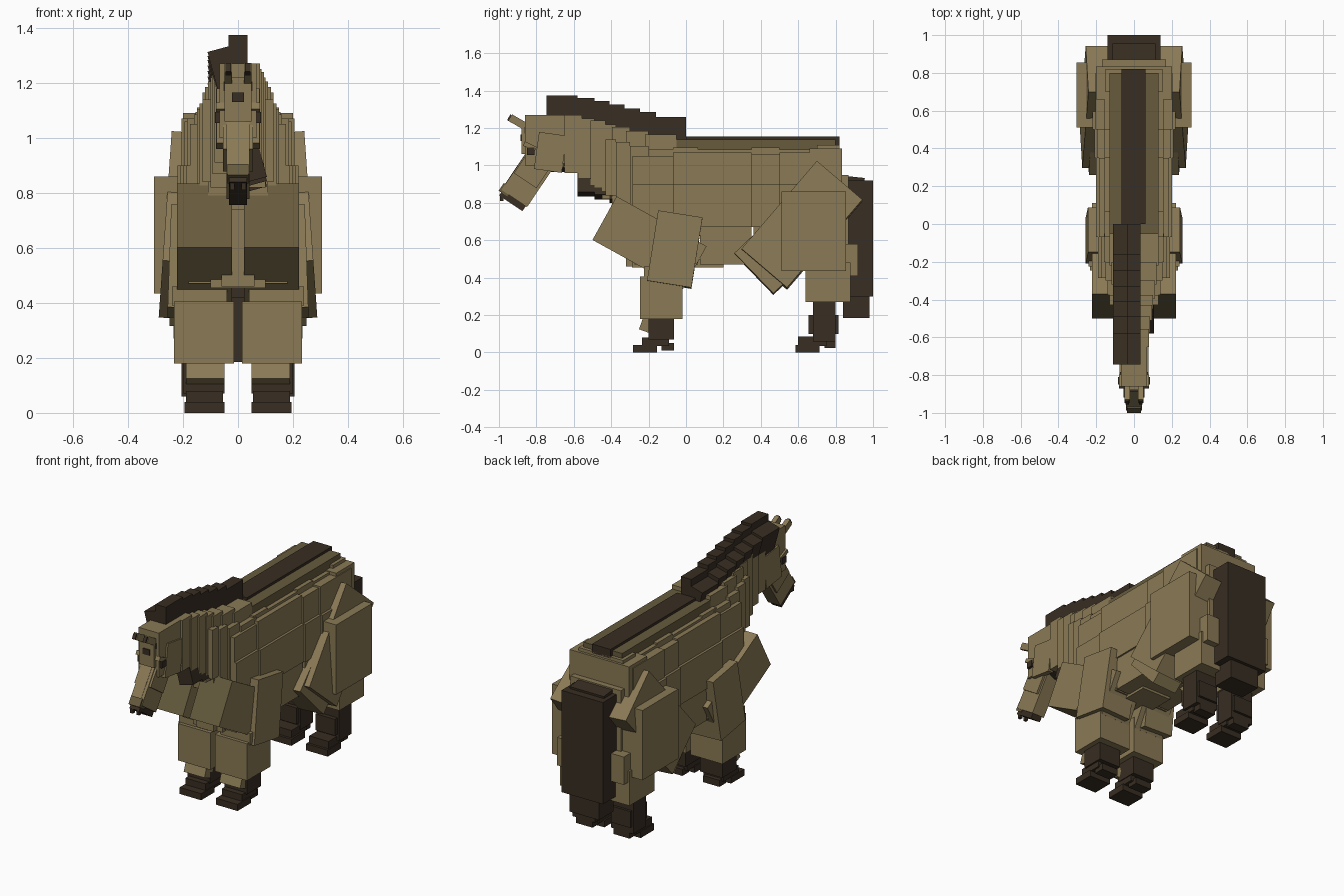
import bpy, bmesh, math
from mathutils import Matrix, Vector

cube = bpy.data.objects.get("Cube")
if cube:
    bpy.data.objects.remove(cube, do_unlink=True)


def material(name, rgb):
    m = bpy.data.materials.new(name)
    m.use_nodes = True
    col = (*rgb, 1.0)
    m.diffuse_color = col
    m.node_tree.nodes["Principled BSDF"].inputs["Base Color"].default_value = col
    return m


TAN = material("tan_coat", (0.255, 0.195, 0.092))
OLIVE = material("olive_coat", (0.135, 0.105, 0.048))
DARK = material("dark_brown_hair", (0.040, 0.027, 0.016))


def block(name, center, size, mat=TAN, rx=0, ry=0, front=None):
    """Box turned by rx, ry degrees; front optionally recolours its -y face."""
    bm = bmesh.new()
    bmesh.ops.create_cube(bm, size=1.0)
    if front:
        bm.normal_update()
        for f in bm.faces:
            f.material_index = int(f.normal.y < -0.9)
    spin = Matrix.Rotation(math.radians(ry), 4, 'Y') @ Matrix.Rotation(math.radians(rx), 4, 'X')
    bm.transform(Matrix.Translation(center) @ spin @ Matrix.Diagonal((*size, 1.0)))
    me = bpy.data.meshes.new(name)
    bm.to_mesh(me)
    bm.free()
    me.materials.append(mat)
    if front:
        me.materials.append(front)
    ob = bpy.data.objects.new(name, me)
    bpy.context.collection.objects.link(ob)
    return ob


def span(name, x, y, z, mat=TAN, **kw):
    """Box from its extents along each axis."""
    r = (x, y, z)
    return block(name, Vector([(a + b) / 2 for a, b in r]), [b - a for a, b in r], mat, **kw)


def pair(name, x, y, z, mat=TAN, rx=0, ry=0, front=None):
    """Left and right copies of a box."""
    span("left_" + name, x, y, z, mat, rx=rx, ry=ry, front=front)
    span("right_" + name, (-x[1], -x[0]), y, z, mat, rx=rx, ry=-ry, front=front)


def tilted_pair(name, x, cy, cz, length, width, rx, **kw):
    """Pair of boxes given by a side-on centre, length and width."""
    pair(name, x, (cy - length / 2, cy + length / 2), (cz - width / 2, cz + width / 2), rx=rx, **kw)


# Neck slices: start, end, bottom, top, half width
neck = [(-0.65, -0.575, 0.96, 1.27, 0.08), (-0.575, -0.51, 0.91, 1.25, 0.085),
        (-0.51, -0.45, 0.87, 1.24, 0.095), (-0.45, -0.395, 0.82, 1.22, 0.10),
        (-0.395, -0.32, 0.74, 1.205, 0.11), (-0.32, -0.22, 0.62, 1.185, 0.12),
        (-0.22, -0.07, 0.55, 1.165, 0.13)]
for i, (y0, y1, z0, z1, w) in enumerate(neck):
    span(f"neck_slice_{i + 1}", (-w, w), (y0, y1 + 0.02), (z0, z1))
    # wider muscle lower on the neck
    if i > 2:
        span(f"neck_muscle_{i + 1}", (-w - 0.03, w + 0.03), (y0 + 0.02, y1 + 0.02), (z0 + 0.02, z1 - 0.08))

# Barrel sections with stacked layers: start, end, half width, upper z
barrel = [(-0.285, -0.07, 0.19, 1.05), (-0.07, 0.065, 0.20, 1.07),
          (0.065, 0.35, 0.20, 1.07), (0.35, 0.50, 0.21, 1.06), (0.50, 0.80, 0.22, 1.07)]
for i, (y0, y1, w, top) in enumerate(barrel):
    span(f"barrel_upper_{i + 1}", (-w + 0.015, w - 0.015), (y0, y1), (0.89, top))
    span(f"barrel_middle_{i + 1}", (-w, w), (y0, y1), (0.67, 0.90))
    span(f"barrel_lower_{i + 1}", (-w + 0.01, w - 0.01), (y0 + 0.01, y1), (0.47, 0.68))
    if i:
        span(f"barrel_crest_{i + 1}", (-0.155, 0.155), (y0, y1), (1.03, 1.085 + 0.01 * (i % 2)))
span("back_ridge", (-0.13, 0.13), (-0.07, 0.80), (1.05, 1.14), OLIVE)
span("back_stripe", (-0.065, 0.06), (0.0, 0.82), (1.10, 1.155), DARK)
span("belly_plate", (-0.10, 0.10), (-0.29, 0.20), (0.455, 0.50))
span("chest", (-0.06, 0.06), (-0.32, -0.2), (0.46, 0.80))
span("rump", (-0.20, 0.20), (0.66, 0.835), (0.60, 1.09))
span("rump_cap", (-0.15, 0.15), (0.70, 0.82), (1.05, 1.11))
span("buttocks", (-0.17, 0.17), (0.70, 0.87), (0.55, 0.95))

# Mane: crown blocks with leaning slabs that pass through the neck
ends = [-0.745, -0.58, -0.49, -0.41, -0.33, -0.245, -0.16, 0.0]
tops = [1.375, 1.36, 1.345, 1.325, 1.305, 1.285, 1.26]
lean = 15
for i, top in enumerate(tops):
    y = (ends[i], ends[i + 1])
    span(f"mane_crown_{i + 1}", (-0.035, 0.035), y, (top - 0.15, top), DARK)
    length = 0.36 if i == 0 else 0.48
    axis = Vector((-math.sin(math.radians(lean)), 0, -math.cos(math.radians(lean))))
    mid = Vector((-0.065, sum(y) / 2, top - 0.05)) - Vector((axis.x, 0, -axis.z)) * length / 2
    block(f"mane_slab_{i + 1}", mid, (0.095, y[1] - y[0], length), DARK, ry=-lean)

# Head
span("skull", (-0.068, 0.068), (-0.86, -0.63), (1.0, 1.27))
pair("cheek", (0.045, 0.078), (-0.80, -0.65), (0.97, 1.17), rx=-8)
span("brow", (-0.05, 0.05), (-0.88, -0.82), (1.06, 1.22))
block("muzzle", Vector((0, -0.85, 0.925)), (0.085, 0.245, 0.165), TAN, rx=56)
block("muzzle_base", Vector((0, -0.815, 0.985)), (0.11, 0.16, 0.145), TAN, rx=56)
block("nose_bridge", Vector((0, -0.90, 0.975)), (0.05, 0.2, 0.03), TAN, rx=56)
block("nose_tip", Vector((0, -0.927, 0.812)), (0.066, 0.035, 0.15), DARK, rx=56)
block("nose_top", Vector((0, -0.965, 0.87)), (0.075, 0.05, 0.055), OLIVE, rx=56)
pair("nostril", (0.012, 0.03), (-0.995, -0.975), (0.81, 0.845), DARK)
pair("eye", (0.06, 0.084), (-0.85, -0.81), (1.055, 1.095), DARK)
pair("eye_rim", (0.05, 0.08), (-0.87, -0.80), (1.09, 1.115), rx=-25)
pair("brow_mark", (0.02, 0.052), (-0.864, -0.85), (1.17, 1.205), DARK)
span("forehead_mark", (-0.022, 0.022), (-0.886, -0.87), (1.13, 1.165), DARK)
tilted_pair("ear", (0.022, 0.05), -0.895, 1.23, 0.10, 0.04, -30)
tilted_pair("inner_ear", (0.026, 0.046), -0.935, 1.25, 0.03, 0.035, -30, mat=DARK)

# Forelegs
tilted_pair("shoulder", (0.022, 0.222), -0.195, 0.585, 0.55, 0.266, -29, front=OLIVE)
tilted_pair("upper_foreleg", (0.05, 0.25), -0.06, 0.55, 0.24, 0.38, -9, ry=-2)
pair("forearm", (0.015, 0.232), (-0.245, -0.02), (0.18, 0.405))
pair("knee_band", (0.04, 0.24), (-0.225, 0.0), (0.39, 0.46))
pair("fore_shin", (0.05, 0.20), (-0.20, -0.065), (0.07, 0.19), DARK)
pair("fore_knee_front", (0.05, 0.19), (-0.24, -0.17), (0.11, 0.19), rx=-20)
pair("fore_pastern", (0.055, 0.19), (-0.235, -0.09), (0.035, 0.08), DARK)
pair("fore_hoof", (0.05, 0.195), (-0.283, -0.155), (0.0, 0.04), DARK)
pair("fore_heel", (0.07, 0.18), (-0.13, -0.065), (0.01, 0.05), DARK)

# Hind legs
tilted_pair("thigh", (0.09, 0.265), 0.62, 0.68, 0.62, 0.32, 49.5, ry=-4)
tilted_pair("flank", (0.07, 0.235), 0.55, 0.60, 0.52, 0.30, 44, ry=-3)
pair("haunch", (0.10, 0.305), (0.51, 0.855), (0.435, 0.86))
pair("hamstring", (0.06, 0.225), (0.68, 0.92), (0.41, 0.58))
pair("gaskin", (0.045, 0.235), (0.64, 0.88), (0.27, 0.48))
pair("hind_shin", (0.055, 0.205), (0.68, 0.80), (0.06, 0.28), DARK)
pair("hock", (0.065, 0.195), (0.655, 0.815), (0.10, 0.20), DARK)
pair("hind_pastern", (0.06, 0.19), (0.60, 0.75), (0.035, 0.085), DARK)
pair("hind_hoof", (0.05, 0.195), (0.585, 0.715), (0.0, 0.04), DARK)
pair("hind_heel", (0.07, 0.18), (0.74, 0.80), (0.025, 0.07), DARK)

# Tail
span("tail_root", (-0.115, 0.115), (0.82, 0.95), (0.82, 0.94), DARK, rx=-6)
span("tail_upper", (-0.14, 0.14), (0.85, 1.0), (0.30, 0.92), DARK)
span("tail_tip", (-0.10, 0.10), (0.84, 0.98), (0.185, 0.42), DARK)
